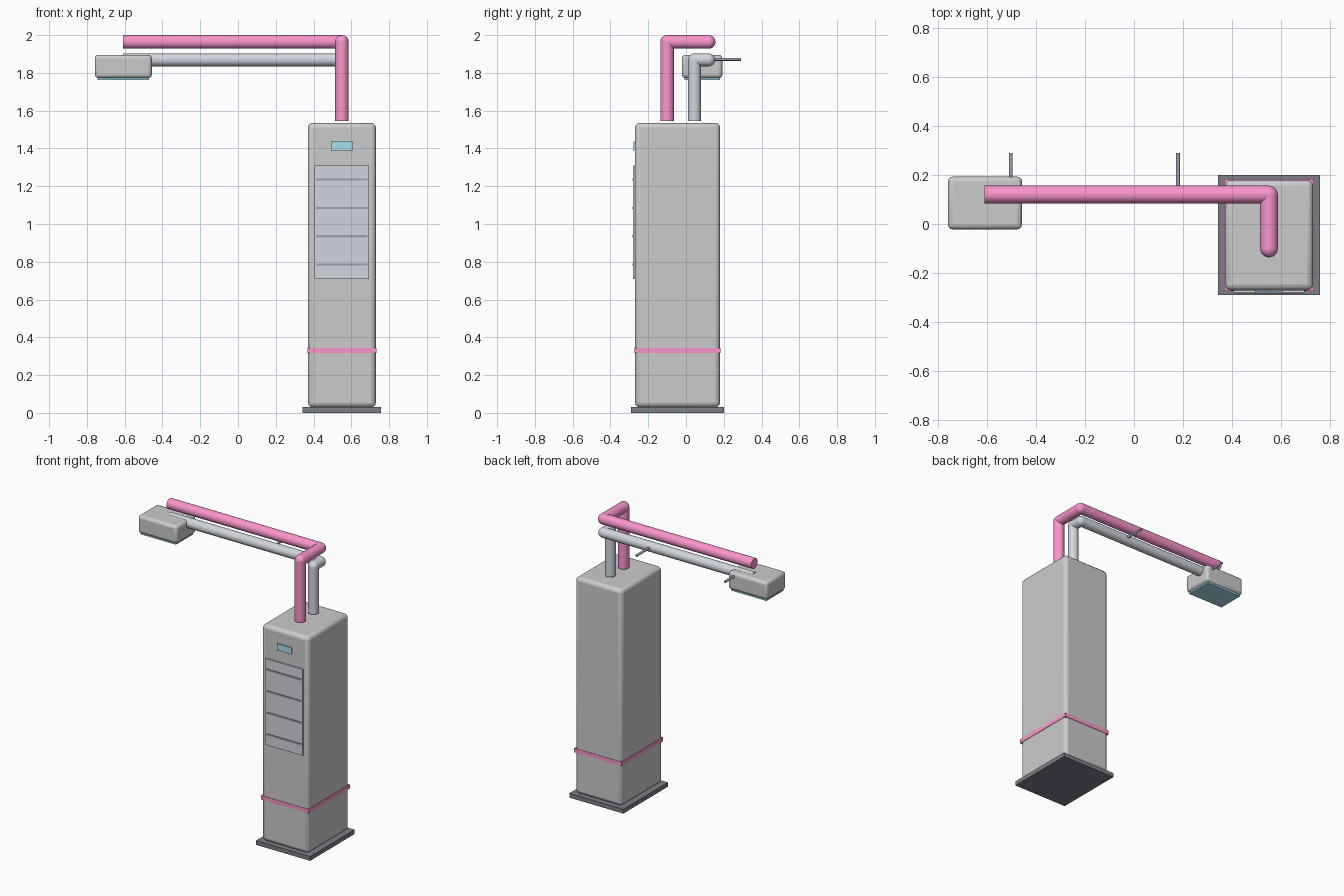
import bpy
from mathutils import Vector

if "Cube" in bpy.data.objects:
    bpy.data.objects.remove(bpy.data.objects["Cube"])


def mat(name, rgb):
    m = bpy.data.materials.new(name)
    m.diffuse_color = (*rgb, 1)
    m.use_nodes = True
    m.node_tree.nodes["Principled BSDF"].inputs["Base Color"].default_value = m.diffuse_color
    return m


PINK = mat("pink", (0.95, 0.30, 0.60))
STEEL = mat("steel", (0.64, 0.67, 0.72))
DARK = mat("dark", (0.20, 0.21, 0.24))
PANEL = mat("panel", (0.64, 0.66, 0.72))
TRIM = mat("trim", (0.35, 0.37, 0.42))
SCREEN = mat("screen", (0.40, 0.72, 0.85))


def finish(name, material):
    ob = bpy.context.object
    ob.name = name
    if material:
        ob.data.materials.append(material)
    return ob


def box(name, x, y, z, material=None, bevel=0):
    """Box from (min, max) ranges, optionally with rounded edges."""
    bpy.ops.mesh.primitive_cube_add(size=1, location=[sum(r) / 2 for r in (x, y, z)])
    ob = finish(name, material)
    ob.scale = [r[1] - r[0] for r in (x, y, z)]
    bpy.ops.object.transform_apply(location=False, rotation=False, scale=True)
    if bevel:
        mod = ob.modifiers.new("bevel", 'BEVEL')
        mod.width, mod.segments = bevel, 3
        bpy.ops.object.shade_smooth_by_angle()
    return ob


def rod(name, a, b, r, material, sides=24):
    """Cylinder between two points."""
    a, b = Vector(a), Vector(b)
    bpy.ops.mesh.primitive_cylinder_add(
        vertices=sides, radius=r, depth=(b - a).length, location=(a + b) / 2,
        rotation=(b - a).to_track_quat('Z', 'Y').to_euler())
    finish(name, material)
    bpy.ops.object.shade_smooth_by_angle()


def pipe(name, points, r, material):
    """Straight runs with ball joints at the corners."""
    for i, (a, b) in enumerate(zip(points, points[1:])):
        rod(f"{name}_run_{i + 1}", a, b, r, material)
    for i, p in enumerate(points[1:-1]):
        bpy.ops.mesh.primitive_uv_sphere_add(segments=24, ring_count=12, radius=r, location=p)
        finish(f"{name}_elbow_{i + 1}", material)
        bpy.ops.object.shade_smooth()


# cabinet with base and band
box("base_plate", (0.342, 0.758), (-0.29, 0.20), (0, 0.03), DARK)
box("cabinet", (0.37, 0.73), (-0.27, 0.18), (0.03, 1.535), None, 0.025)
box("cabinet_band", (0.367, 0.733), (-0.273, 0.183), (0.316, 0.344), PINK)

# front panel, slots and display
box("front_panel", (0.406, 0.694), (-0.28, -0.26), (0.71, 1.31), PANEL)
for i in range(4):
    z = 0.785 + 0.15 * i
    box(f"panel_slot_{i + 1}", (0.414, 0.686), (-0.284, -0.27), (z - 0.006, z + 0.006), TRIM)
box("display", (0.493, 0.605), (-0.278, -0.26), (1.39, 1.436), SCREEN)

# upper and lower pipes
pipe("upper_pipe", [(0.55, -0.10, 1.545), (0.55, -0.10, 1.964),
                    (0.55, 0.12, 1.964), (-0.61, 0.12, 1.964)], 0.036, PINK)
pipe("lower_pipe", [(0.55, 0.045, 1.545), (0.55, 0.045, 1.869),
                    (0.55, 0.12, 1.869), (-0.61, 0.12, 1.869)], 0.034, STEEL)

# hanging head with lower screen
box("head", (-0.758, -0.456), (-0.022, 0.193), (1.772, 1.896), None, 0.02)
box("head_screen", (-0.745, -0.472), (-0.008, 0.18), (1.762, 1.79), SCREEN)

# wall pins
for i, x in enumerate((-0.502, 0.179)):
    rod(f"wall_pin_{i + 1}", (x, 0.12, 1.872), (x, 0.29, 1.872), 0.008, TRIM, 12)
